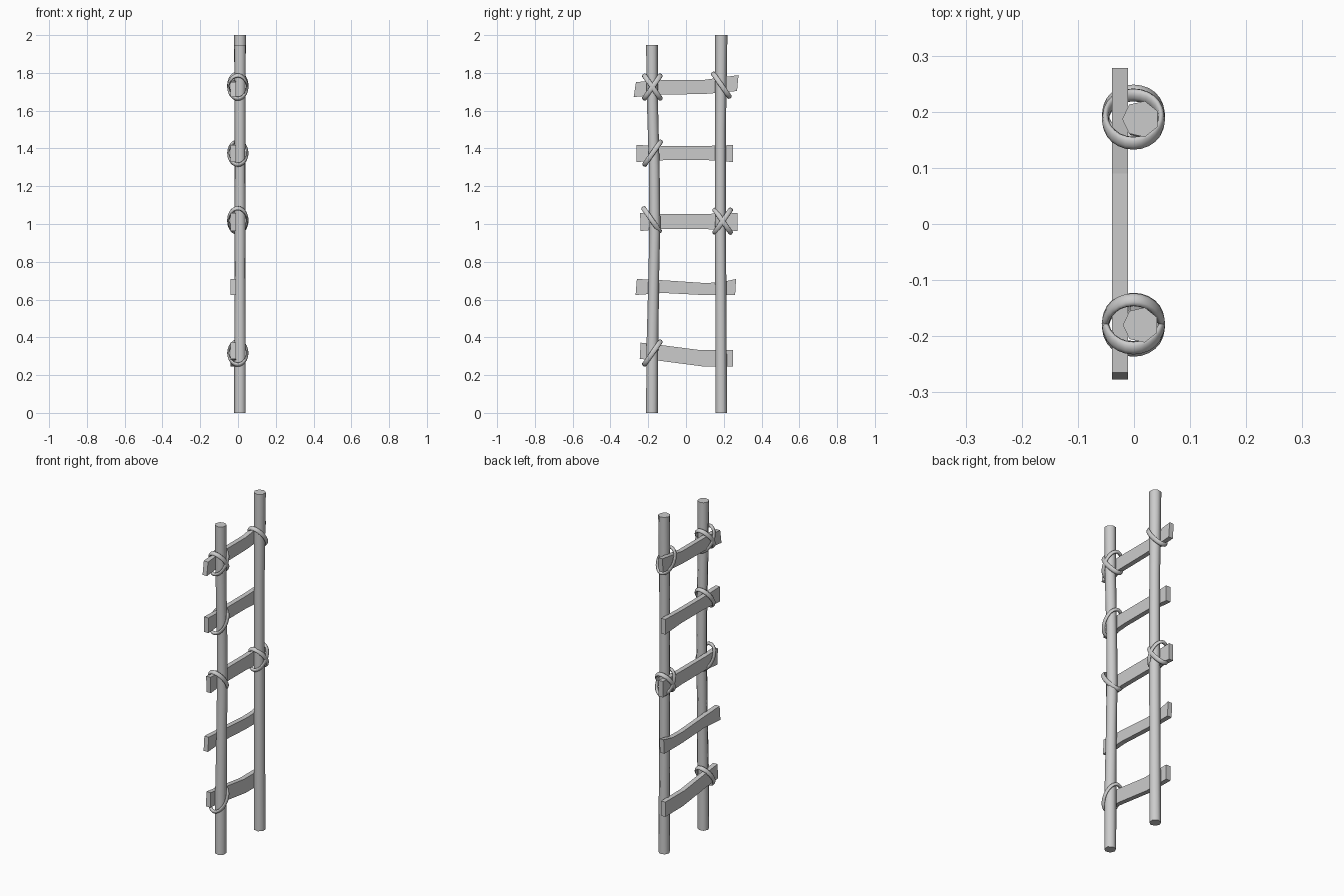
import bpy, bmesh, math
from mathutils import Vector

cube = bpy.data.objects.get("Cube")
if cube:
    bpy.data.objects.remove(cube, do_unlink=True)

grey = bpy.data.materials.new("plain_grey")
grey.use_nodes = True
colour = (0.6, 0.6, 0.6, 1)
grey.diffuse_color = colour
grey.node_tree.nodes["Principled BSDF"].inputs["Base Color"].default_value = colour


def finish(name, bm, smooth_angle=None):
    bmesh.ops.recalc_face_normals(bm, faces=bm.faces[:])
    mesh = bpy.data.meshes.new(name)
    bm.to_mesh(mesh)
    bm.free()
    mesh.materials.append(grey)
    obj = bpy.data.objects.new(name, mesh)
    bpy.context.collection.objects.link(obj)
    if smooth_angle:
        bpy.ops.object.select_all(action='DESELECT')
        obj.select_set(True)
        bpy.context.view_layer.objects.active = obj
        bpy.ops.object.shade_smooth_by_angle(angle=math.radians(smooth_angle))
    return obj


def loft(name, loops, smooth_angle=None):
    """Skin a chain of equal-sized closed loops and cap both ends."""
    bm = bmesh.new()
    rings = [[bm.verts.new(p) for p in loop] for loop in loops]
    n = len(rings[0])
    for a, b in zip(rings, rings[1:]):
        for i in range(n):
            j = (i + 1) % n
            bm.faces.new((a[i], a[j], b[j], b[i]))
    bm.faces.new(rings[0])
    bm.faces.new(rings[-1])
    return finish(name, bm, smooth_angle)


# Seven-sided poles, slightly crooked: (y, z, radius)
def pole(name, path):
    sides = 7
    loops = []
    for y, z, r in path:
        angles = [math.pi + i * math.tau / sides for i in range(sides)]
        loops.append([Vector((0.012 + r * math.cos(a), y + r * math.sin(a), z)) for a in angles])
    loft(name, loops, 60)


pole("front_pole", [(-0.18, 0, .032), (-0.178, .35, .032), (-0.17, .75, .029), (-0.165, 1.0, .03),
                    (-0.168, 1.3, .029), (-0.178, 1.65, .03), (-0.18, 1.947, .032)])
pole("back_pole", [(.187, 0, .032), (.185, .5, .03), (.182, 1.1, .03),
                   (.183, 1.5, .029), (.187, 2.0, .033)])


# Flat, hand-cut rungs: (y of top, z of top, y of bottom, z of bottom)
def rung(name, profile):
    loops = []
    for yt, zt, yb, zb in profile:
        loops.append([Vector((-0.039, yt, zt)), Vector((-0.011, yt, zt)),
                      Vector((-0.011, yb, zb)), Vector((-0.039, yb, zb))])
    loft(name, loops)


rung("rung_1", [(-.24, .372, -.245, .286), (-.14, .36, -.14, .276), (.07, .333, .09, .246),
                (.25, .333, .25, .246)])
rung("rung_2", [(-.26, .709, -.267, .624), (-.12, .702, -.12, .635), (.09, .688, .09, .624),
                (.18, .69, .18, .624), (.265, .709, .26, .624)])
rung("rung_3", [(-.243, 1.058, -.24, .963), (-.12, 1.053, -.12, .974), (.09, 1.053, .09, .974),
                (.273, 1.058, .273, .963)])
rung("rung_4", [(-.262, 1.418, -.262, 1.328), (-.1, 1.413, -.1, 1.339), (.1, 1.413, .1, 1.339),
                (.25, 1.418, .25, 1.328)])
rung("rung_5", [(-.265, 1.751, -.277, 1.672), (-.14, 1.762, -.14, 1.685), (.09, 1.762, .09, 1.688),
                (.18, 1.775, .18, 1.695), (.278, 1.788, .27, 1.704)])


# Oval rope lashings, tilted up toward the back (+1) or the front (-1)
def lashing(name, y, z, lean):
    bpy.ops.mesh.primitive_torus_add(major_segments=24, minor_segments=8,
                                     major_radius=0.05, minor_radius=0.0065,
                                     location=(-0.001, y, z),
                                     rotation=(lean * math.radians(55), 0, 0))
    obj = bpy.context.object
    obj.name = name
    obj.scale = (1, 1.5, 2)
    obj.data.materials.append(grey)
    bpy.ops.object.shade_smooth_by_angle(angle=math.radians(60))


ropes = [(-.178, .317, 1), (-.182, 1.022, -1), (-.177, 1.375, 1), (-.178, 1.725, 1),
         (-.178, 1.725, -1), (.194, 1.015, 1), (.194, 1.015, -1), (.187, 1.735, -1)]
for i, (y, z, lean) in enumerate(ropes):
    lashing(f"rope_lashing_{i + 1}", y, z, lean)
